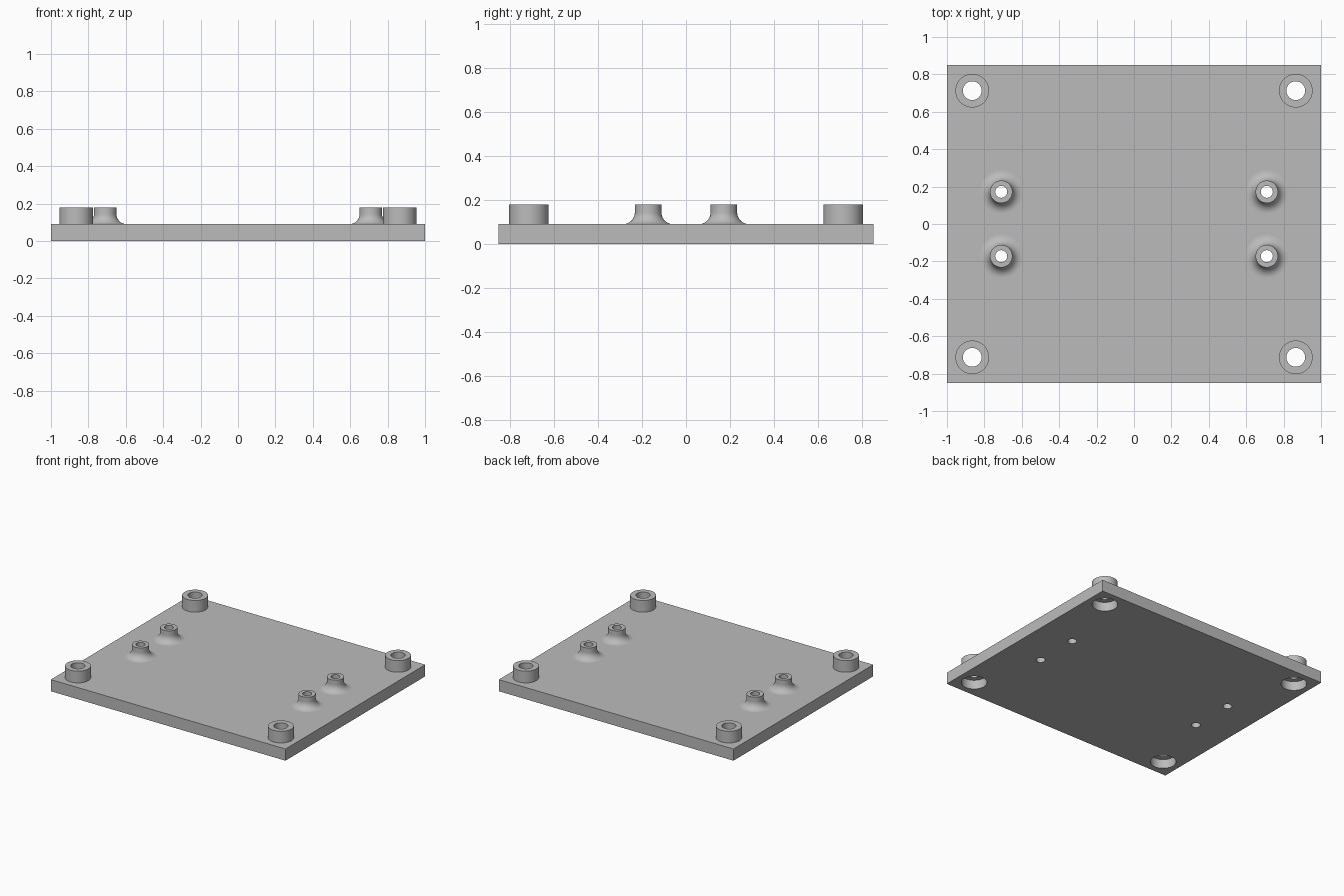
import bpy, bmesh, math

cube = bpy.data.objects.get("Cube")
if cube:
    bpy.data.objects.remove(cube, do_unlink=True)

PLATE_TOP, TOP = 0.09, 0.18
CORNER = (0.865, 0.713)
POST = (0.71, 0.172)
SEGMENTS = 48

grey = bpy.data.materials.new("plain grey")
grey.use_nodes = True
grey.diffuse_color = (0.5, 0.5, 0.5, 1)
grey.node_tree.nodes["Principled BSDF"].inputs["Base Color"].default_value = (0.5, 0.5, 0.5, 1)


def make_object(name, bm):
    mesh = bpy.data.meshes.new(name)
    bm.to_mesh(mesh)
    bm.free()
    mesh.materials.append(grey)
    ob = bpy.data.objects.new(name, mesh)
    bpy.context.collection.objects.link(ob)
    return ob


def lathe(name, profile, x, y):
    """Revolve a (radius, height) profile about a vertical axis at x, y."""
    bm = bmesh.new()
    verts = [bm.verts.new((r, 0, z)) for r, z in profile]
    edges = [bm.edges.new(pair) for pair in zip(verts, verts[1:])]
    bmesh.ops.spin(bm, geom=verts + edges, cent=(0, 0, 0), axis=(0, 0, 1),
                   angle=math.tau, steps=SEGMENTS, use_duplicate=False)
    bmesh.ops.remove_doubles(bm, verts=bm.verts, dist=1e-5)
    # Point the faces outward: the profiles run upward on the outside
    bm.normal_update()
    lowest = min(bm.faces, key=lambda f: -f.calc_center_median().xy.length)
    if lowest.normal.xy.dot(lowest.calc_center_median().xy) < 0:
        bmesh.ops.reverse_faces(bm, faces=bm.faces)
    ob = make_object(name, bm)
    ob.location = (x, y, 0)
    return ob


def smooth(ob):
    bpy.ops.object.select_all(action='DESELECT')
    ob.select_set(True)
    bpy.context.view_layer.objects.active = ob
    bpy.ops.object.shade_smooth_by_angle(angle=math.radians(35))


# Base plate
bm = bmesh.new()
bmesh.ops.create_cube(bm, size=1)
bmesh.ops.scale(bm, vec=(2, 1.7, PLATE_TOP), verts=bm.verts)
bmesh.ops.translate(bm, vec=(0, 0, PLATE_TOP / 2), verts=bm.verts)
plate = make_object("base_plate", bm)

# Profiles: corner bosses, coved posts, and the holes through the plate
boss_r, boss_hole, recess = 0.09, 0.05, 0.07
post_r, post_hole, cove = 0.06, 0.032, 0.055
boss_profile = [(boss_r, PLATE_TOP), (boss_r, TOP), (boss_hole, TOP), (boss_hole, PLATE_TOP)]
post_profile = [(post_r + cove * (1 - math.sin(a)), PLATE_TOP + cove * (1 - math.cos(a)))
                for a in (math.pi / 2 * i / 10 for i in range(11))]
post_profile += [(post_r, TOP), (post_hole, TOP), (post_hole, PLATE_TOP)]
boss_cut = [(0, -0.1), (boss_r, -0.1), (boss_r, recess), (boss_hole, recess),
            (boss_hole, TOP), (0, TOP)]
post_cut = [(0, -0.1), (post_hole, -0.1), (post_hole, TOP), (0, TOP)]

# Four bosses and four posts, each with its hole
cutters = []
for kind, (px, py), profile, cut in (("corner_boss", CORNER, boss_profile, boss_cut),
                                     ("screw_post", POST, post_profile, post_cut)):
    for sx, side in ((1, "left"), (-1, "right")):
        for sy, end in ((-1, "front"), (1, "back")):
            smooth(lathe(f"{kind}_{end}_{side}", profile, sx * px, sy * py))
            cutter = lathe("hole_cutter", cut, sx * px, sy * py)
            cutter.hide_render = True
            cutters.append(cutter)
            mod = plate.modifiers.new("hole", 'BOOLEAN')
            mod.operation, mod.solver, mod.object = 'DIFFERENCE', 'EXACT', cutter

# Bake the holes into the plate and drop the cutters
bpy.context.view_layer.update()
evaluated = plate.evaluated_get(bpy.context.evaluated_depsgraph_get())
cut_mesh = bpy.data.meshes.new_from_object(evaluated)
plate.modifiers.clear()
plate.data = cut_mesh
for cutter in cutters:
    bpy.data.objects.remove(cutter, do_unlink=True)
smooth(plate)
